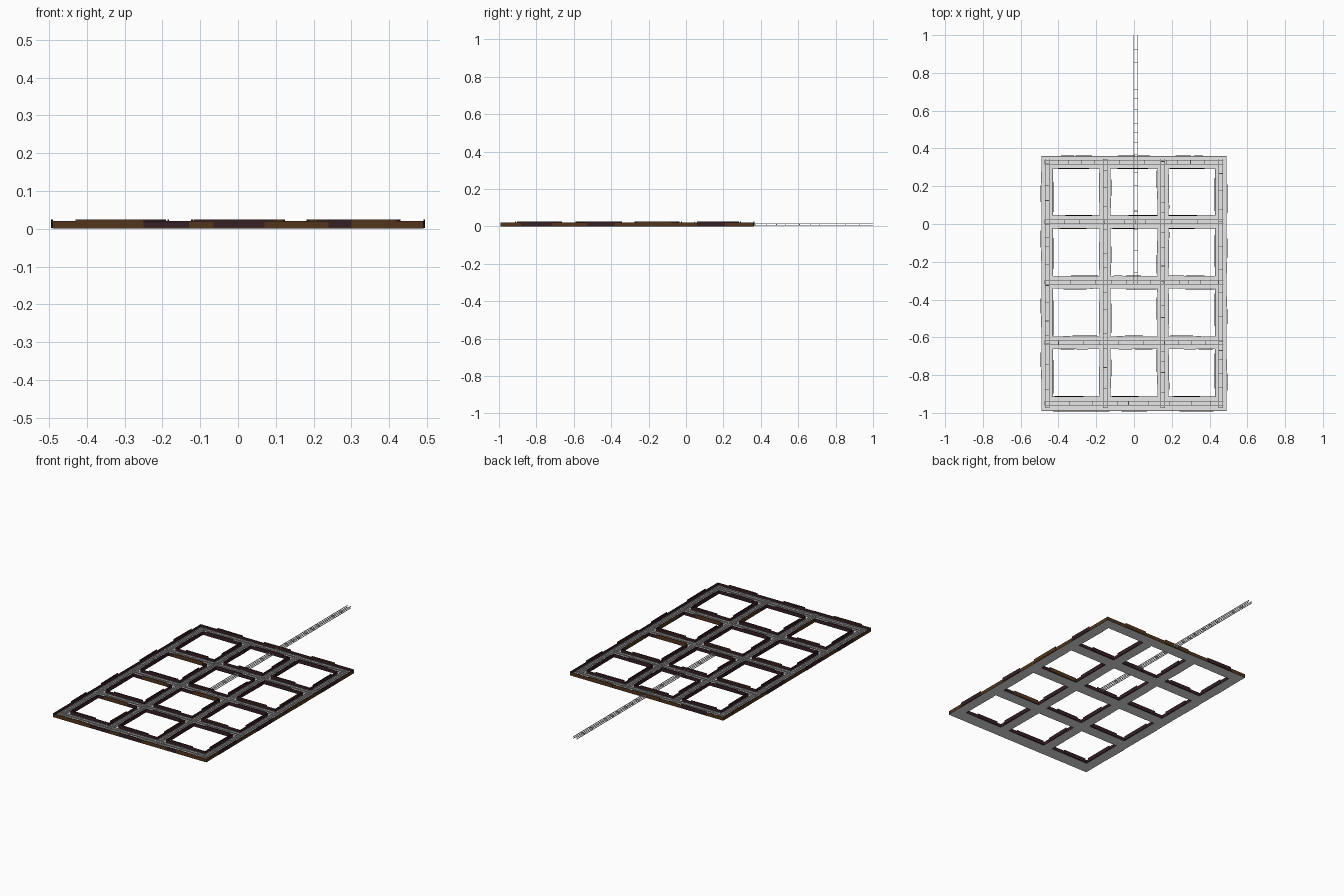
import bpy, bmesh, math, random
from mathutils import Matrix, Vector

if "Cube" in bpy.data.objects:
    bpy.data.objects.remove(bpy.data.objects["Cube"])

random.seed(4)


def mat(name, col):
    m = bpy.data.materials.new(name)
    m.diffuse_color = (*col, 1)
    m.use_nodes = True
    m.node_tree.nodes["Principled BSDF"].inputs["Base Color"].default_value = m.diffuse_color
    return m


FLOOR = mat("stone grey", (0.8, 0.8, 0.8))
BROWN = mat("wood brown", (0.085, 0.036, 0.012))
PURPLE = mat("dark plum", (0.035, 0.014, 0.017))


def add_box(bm, lo, hi, angle=0.0, mi=0):
    c = Vector([(a + b) / 2 for a, b in zip(lo, hi)])
    s = [b - a for a, b in zip(lo, hi)]
    M = Matrix.Translation(c) @ Matrix.Rotation(angle, 4, 'Z') @ Matrix.Diagonal((*s, 1))
    r = bmesh.ops.create_cube(bm, size=1, matrix=M)
    for f in {f for v in r['verts'] for f in v.link_faces}:
        f.material_index = mi


def finish(bm, name, mats):
    me = bpy.data.meshes.new(name)
    bm.to_mesh(me)
    bm.free()
    for m in mats:
        me.materials.append(m)
    ob = bpy.data.objects.new(name, me)
    bpy.context.collection.objects.link(ob)
    return ob


# corridor layout: cell openings between the corridors
XC = [(-0.43, -0.182), (-0.124, 0.124), (0.182, 0.43)]
YC = [(-0.915, -0.662), (-0.595, -0.342), (-0.275, -0.022), (0.044, 0.295)]
X0, X1, Y0, Y1 = -0.49, 0.49, -0.99, 0.36
FT = 0.004

# floor: grid plate with open cells
bm = bmesh.new()
xs = sorted([X0, X1] + [v for c in XC for v in c])
ys = sorted([Y0, Y1] + [v for c in YC for v in c])
V = {(i, j): bm.verts.new((x, y, 0)) for i, x in enumerate(xs) for j, y in enumerate(ys)}
for i in range(len(xs) - 1):
    for j in range(len(ys) - 1):
        if not (i % 2 and j % 2):
            bm.faces.new((V[i, j], V[i + 1, j], V[i + 1, j + 1], V[i, j + 1]))
r = bmesh.ops.extrude_face_region(bm, geom=bm.faces[:])
bmesh.ops.translate(bm, verts=[g for g in r['geom'] if isinstance(g, bmesh.types.BMVert)],
                    vec=(0, 0, FT))
bmesh.ops.recalc_face_normals(bm, faces=bm.faces[:])
finish(bm, "corridor_floor", [FLOOR])

# walls: thin base along each edge, brown outside and plum inside
T, H = 0.001, 0.02


def wall(bm, horiz, pos, a, b, h, t=T, angle=0, mi=0, z0=0.0):
    if horiz:
        add_box(bm, (a, pos - t / 2, z0), (b, pos + t / 2, h), angle, mi)
    else:
        add_box(bm, (pos - t / 2, a, z0), (pos + t / 2, b, h), angle, mi)


bm = bmesh.new()
for y, s in ((Y0, 1), (Y1, -1)):
    wall(bm, True, y, X0, X1, H)
    wall(bm, True, y + s * T, X0 + T, X1 - T, H, mi=1, z0=FT)
for x, s in ((X0, 1), (X1, -1)):
    wall(bm, False, x, Y0, Y1, H)
    wall(bm, False, x + s * T, Y0 + T, Y1 - T, H, mi=1, z0=FT)
finish(bm, "outer_walls", [BROWN, PURPLE])

bm = bmesh.new()
for cx in XC:
    for cy in YC:
        for y in cy:
            wall(bm, True, y, *cx, H)
        for x in cx:
            wall(bm, False, x, *cy, H)
finish(bm, "cell_walls", [PURPLE])

# loose panels leaning along the walls, slightly crooked
bm = bmesh.new()


def panel(horiz, pos, a, b, side, plum):
    ln = random.uniform(0.14, 0.19)
    s = random.uniform(a, b - ln)
    wall(bm, horiz, pos + side * 0.0025, s, s + ln, 0.025, 0.0025,
         math.radians(random.uniform(-0.9, 0.9)), int(random.random() < plum), 0.002)


for cx in XC:
    for cy in YC:
        panel(True, cy[0], *cx, 1, 0.8)
        panel(True, cy[1], *cx, -1, 0.8)
        panel(False, cx[0], *cy, 1, 0.8)
        panel(False, cx[1], *cy, -1, 0.8)
for cx in XC:
    panel(True, Y1, *cx, 1, 0.5)
for cy in YC:
    panel(False, X0, *cy, -1, 0.5)
    panel(False, X1, *cy, 1, 0.7)
# front panels
for a, b, h, mi in ((-0.43, -0.25, 0.025, 0), (-0.25, -0.13, 0.02, 1),
                    (-0.065, 0.07, 0.025, 1), (0.24, 0.30, 0.025, 1), (0.30, 0.42, 0.025, 0)):
    wall(bm, True, Y0 - 0.002, a, b, h, 0.002, 0, mi, 0.003)
finish(bm, "wall_panels", [BROWN, PURPLE])


# pipe runs: four thin rails joined by rungs
def pipe_run(name, horiz, pos, a, b):
    bm = bmesh.new()
    w, z0, z1, t = 0.0105, 0.006, 0.015, 0.0015

    def bar(u0, u1, v0, v1, za, zb):
        lo, hi = ((u0, v0, za), (u1, v1, zb)) if horiz else ((v0, u0, za), (v1, u1, zb))
        add_box(bm, lo, hi)
    for s in (-w, w):
        for z in (z0, z1):
            bar(a, b, pos + s - t, pos + s + t, z - t, z + t)
    u = a + t
    while u < b:
        for z in (z0, z1):
            bar(u - t, u + t, pos - w, pos + w, z - t, z + t)
        for s in (-w, w):
            bar(u - t, u + t, pos + s - t, pos + s + t, z0, z1)
        u += random.uniform(0.045, 0.14)
    finish(bm, name, [FLOOR])


for k, x in enumerate((-0.459, -0.153, 0.153, 0.459)):
    pipe_run(f"pipe_run_long_{k}", False, x, -0.975, 0.345)
for k, y in enumerate((-0.95, -0.628, -0.308, 0.011, 0.327)):
    pipe_run(f"pipe_run_cross_{k}", True, y, -0.475, 0.475)
pipe_run("pipe_run_loose", False, 0.01, -0.32, 1.0)
